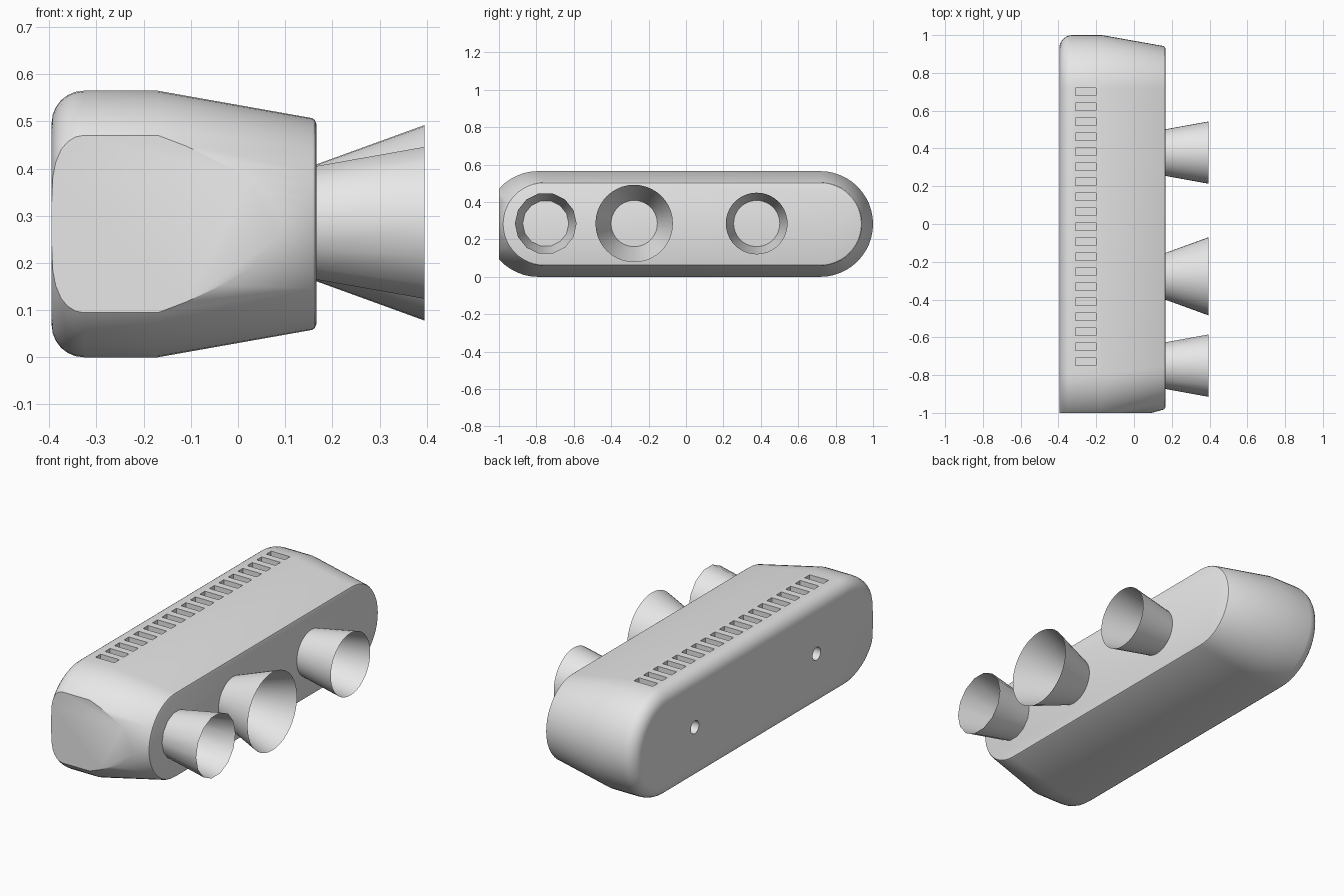
import bpy, bmesh, math
from mathutils import Matrix

if "Cube" in bpy.data.objects:
    bpy.data.objects.remove(bpy.data.objects["Cube"])

grey = bpy.data.materials.new("plain grey")
grey.diffuse_color = (0.8, 0.8, 0.8, 1)
grey.use_nodes = True
grey.node_tree.nodes["Principled BSDF"].inputs["Base Color"].default_value = grey.diffuse_color

ZC = 0.2825   # height of the centre line
R = 0.2825    # largest end radius


def make(name, bm):
    me = bpy.data.meshes.new(name)
    bm.to_mesh(me)
    bm.free()
    me.materials.append(grey)
    ob = bpy.data.objects.new(name, me)
    bpy.context.collection.objects.link(ob)
    return ob


def smooth(ob, angle):
    bpy.ops.object.select_all(action='DESELECT')
    ob.select_set(True)
    bpy.context.view_layer.objects.active = ob
    bpy.ops.object.shade_smooth_by_angle(angle=math.radians(angle))


# Housing: stadium sections lofted along x (x, inset from full size)
F = 0.068
rings = [(-0.395 + F * (1 - math.cos(a)), F * (1 - math.sin(a)))
         for a in (math.pi / 2 * i / 6 for i in range(7))]
rings += [(-0.17, 0), (0.157, 0.058), (0.163, 0.062), (0.166, 0.07)]
N = 24
bm = bmesh.new()
loops = []
for x, inset in rings:
    r = R - inset
    t = max(0, (x + 0.17) / 0.335)
    left = -0.79 + 0.033 * t
    loop = []
    for core, start in ((0.7175, -90), (left, 90)):
        for i in range(N + 1):
            a = math.radians(start + 180 * i / N)
            loop.append(bm.verts.new((x, core + r * math.cos(a), ZC + r * math.sin(a))))
    loops.append(loop)
for a, b in zip(loops, loops[1:]):
    for i in range(len(a)):
        j = (i + 1) % len(a)
        bm.faces.new((a[i], a[j], b[j], b[i]))
bm.faces.new(loops[0])
bm.faces.new(loops[-1])
# flat cut on the front end
bmesh.ops.bisect_plane(bm, geom=bm.verts[:] + bm.edges[:] + bm.faces[:],
                       plane_co=(0, -1, 0), plane_no=(0, 1, 0), clear_inner=True)
bmesh.ops.holes_fill(bm, edges=[e for e in bm.edges if e.is_boundary], sides=0)
bmesh.ops.recalc_face_normals(bm, faces=bm.faces[:])
housing = make("housing", bm)

# Cutter: row of vent slots on top, two mounting holes in the back
bm = bmesh.new()
for i in range(19):
    y = 0.70 - 0.0794 * i
    bmesh.ops.create_cube(bm, size=1, matrix=Matrix.Translation((-0.255, y, 0.575))
                          @ Matrix.Diagonal((0.11, 0.042, 0.10, 1)))
for y in (0.49, -0.53):
    bmesh.ops.create_cone(bm, cap_ends=True, segments=24, radius1=0.034, radius2=0.034, depth=0.14,
                          matrix=Matrix.Translation((-0.395, y, ZC)) @ Matrix.Rotation(math.pi / 2, 4, 'Y'))
cutter = make("slot_cutter", bm)
cutter.hide_render = True
mod = housing.modifiers.new("slots", 'BOOLEAN')
mod.operation = 'DIFFERENCE'
mod.solver = 'EXACT'
mod.object = cutter
bpy.context.view_layer.objects.active = housing
bpy.ops.object.modifier_apply(modifier=mod.name)
bpy.data.objects.remove(cutter)
smooth(housing, 30)

# Open flared horns on the right face
for name, y, r, sides in (("horn_front", -0.75, 0.165, 14),
                          ("horn_middle", -0.277, 0.207, 40),
                          ("horn_back", 0.378, 0.165, 40)):
    bm = bmesh.new()
    bmesh.ops.create_cone(bm, cap_ends=False, segments=sides, radius1=0.123, radius2=r, depth=0.231,
                          matrix=Matrix.Translation((0.2795, y, 0.285)) @ Matrix.Rotation(math.pi / 2, 4, 'Y'))
    smooth(make(name, bm), 35)
